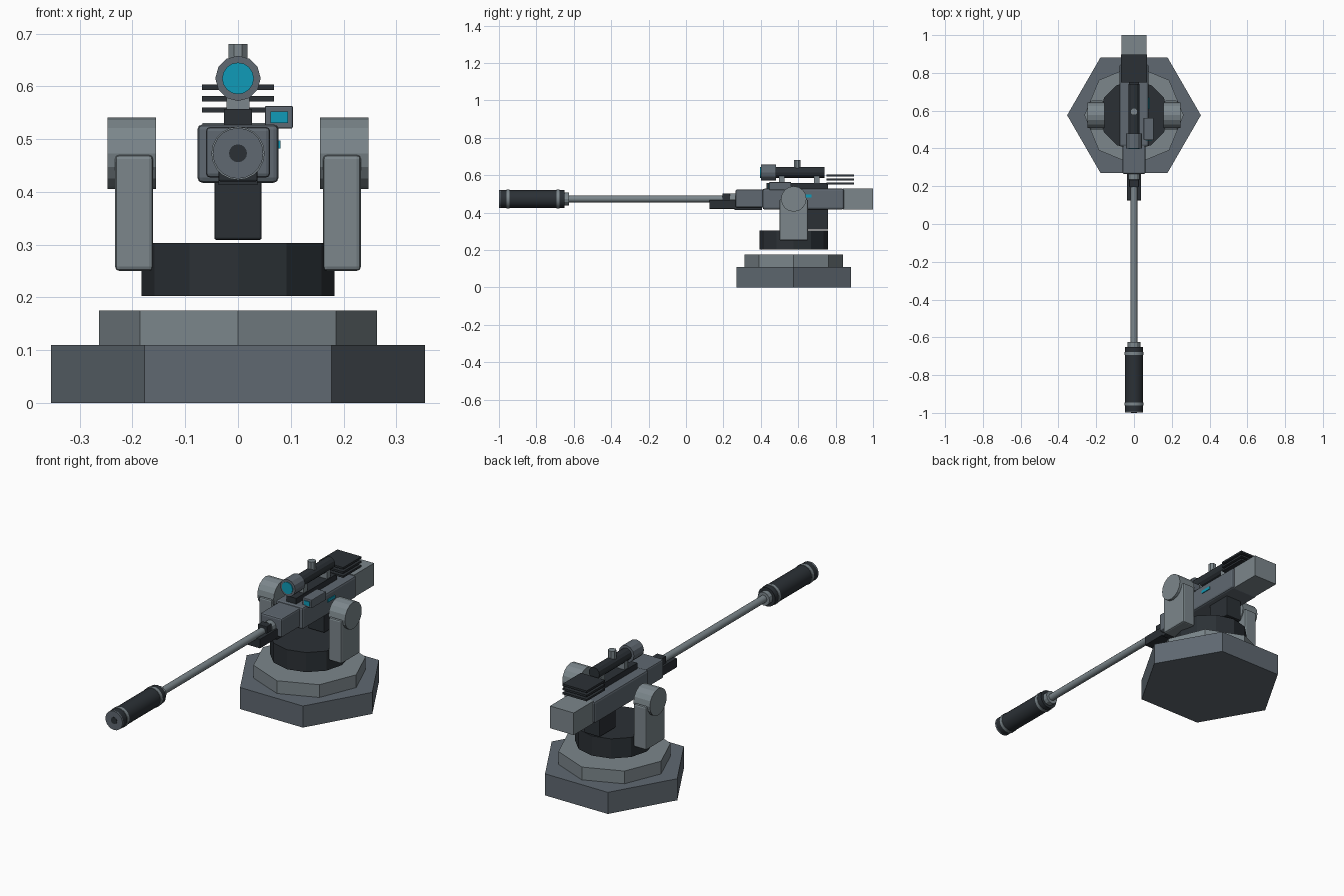
import bpy, bmesh, math
from mathutils import Matrix, Vector

if "Cube" in bpy.data.objects:
    bpy.data.objects.remove(bpy.data.objects["Cube"])


def material(name, rgb):
    m = bpy.data.materials.new(name)
    m.diffuse_color = (*rgb, 1)
    m.use_nodes = True
    m.node_tree.nodes["Principled BSDF"].inputs["Base Color"].default_value = m.diffuse_color
    return m


MID = material("mid_grey", (0.115, 0.14, 0.165))
LIGHT = material("light_grey", (0.20, 0.24, 0.26))
DARK = material("dark_grey", (0.024, 0.03, 0.036))
CYAN = material("cyan_glass", (0.005, 0.33, 0.48))

CY = 0.576   # pivot position along y
BZ = 0.473   # bore height


def finish(name, bm, mat, bevel=0, smooth=False):
    me = bpy.data.meshes.new(name)
    bm.to_mesh(me)
    bm.free()
    me.materials.append(mat)
    ob = bpy.data.objects.new(name, me)
    bpy.context.collection.objects.link(ob)
    if bevel:
        mod = ob.modifiers.new("bevel", 'BEVEL')
        mod.width = bevel
        mod.segments = 2
    if smooth:
        bpy.ops.object.select_all(action='DESELECT')
        ob.select_set(True)
        bpy.context.view_layer.objects.active = ob
        bpy.ops.object.shade_smooth_by_angle(angle=math.radians(35))
    return ob


def box(name, x, y, z, mat, bevel=0):
    """Box from (min, max) ranges."""
    bm = bmesh.new()
    bmesh.ops.create_cube(bm, size=1)
    for v in bm.verts:
        v.co = Vector([(r[0] + r[1]) / 2 + c * (r[1] - r[0])
                       for c, r in zip(v.co, (x, y, z))])
    return finish(name, bm, mat, bevel)


def cyl(name, axis, span, centre, r, sides, mat, smooth=False, turn=0.0):
    """Cylinder along an axis; centre holds the two other coordinates in xyz order."""
    bm = bmesh.new()
    bmesh.ops.create_cone(bm, cap_ends=True, segments=sides, radius1=r, radius2=r,
                          depth=span[1] - span[0],
                          matrix=Matrix.Rotation(turn, 4, 'Z'))
    rot = {'X': Matrix.Rotation(math.pi / 2, 4, 'Y'),
           'Y': Matrix.Rotation(math.pi / 2, 4, 'X'),
           'Z': Matrix.Identity(4)}[axis]
    loc = list(centre)
    loc.insert('XYZ'.index(axis), sum(span) / 2)
    bmesh.ops.transform(bm, matrix=Matrix.Translation(loc) @ rot, verts=bm.verts)
    return finish(name, bm, mat, 0, smooth)


# Stepped base and turntable
cyl("hex_base", 'Z', (0, 0.11), (0, CY), 0.354, 6, MID, turn=math.pi / 2)
cyl("octagon_step", 'Z', (0.11, 0.175), (0, CY), 0.263, 8, LIGHT)
cyl("turntable", 'Z', (0.203, 0.303), (0, CY), 0.183, 12, DARK)

# Yoke arms with pivot drums
for side, s in (("left", -1), ("right", 1)):
    box(side + "_yoke_arm", sorted((s * 0.161, s * 0.233)), (CY - 0.077, CY + 0.077),
        (0.25, 0.47), LIGHT, 0.008)
    cyl(side + "_pivot_drum", 'X', sorted((s * 0.155, s * 0.247)), (CY, BZ),
        0.068, 16, LIGHT)

# Main body
box("receiver", (-0.077, 0.077), (0.41, 0.845), (0.417, 0.528), MID, 0.01)
box("front_housing", (-0.061, 0.061), (0.265, 0.42), (0.427, 0.523), MID, 0.008)
box("rear_block", (-0.067, 0.067), (0.84, 1.0), (0.417, 0.53), LIGHT)
box("magazine", (-0.045, 0.045), (0.63, 0.76), (0.309, 0.42), DARK, 0.004)
box("side_light", (0.07, 0.081), (0.61, 0.67), (0.482, 0.497), CYAN)

# Fore-end under the barrel
box("fore_end", (-0.037, 0.037), (0.125, 0.27), (0.42, 0.468), DARK, 0.003)
box("lower_plate", (-0.037, 0.037), (0.26, 0.405), (0.413, 0.43), DARK)
cyl("barrel_collar", 'Y', (0.235, 0.27), (0, BZ), 0.03, 12, LIGHT)
box("gas_block", (-0.026, 0.026), (0.195, 0.235), (0.45, 0.502), DARK, 0.003)

# Barrel and muzzle sleeve
cyl("barrel", 'Y', (-0.66, 0.27), (0, BZ), 0.0185, 12, LIGHT, True)
cyl("muzzle_collar", 'Y', (-0.66, -0.625), (0, BZ), 0.034, 12, LIGHT)
cyl("muzzle_sleeve", 'Y', (-0.992, -0.65), (0, BZ), 0.048, 20, DARK, True)
cyl("muzzle_face", 'Y', (-0.999, -0.99), (0, BZ), 0.048, 20, MID, True)
cyl("bore", 'Y', (-1.0, -0.95), (0, BZ), 0.017, 16, DARK, True)
for i, y in enumerate((-0.953, -0.685)):
    cyl(f"muzzle_ring_{i}", 'Y', (y - 0.008, y + 0.008), (0, BZ), 0.0505, 20, LIGHT, True)

# Rail and scope
SZ = 0.615
box("scope_rail", (-0.027, 0.027), (0.43, 0.76), (0.525, 0.557), DARK)
for i, y in enumerate((0.512, 0.7)):
    box(f"scope_mount_{i}", (-0.022, 0.022), (y - 0.015, y + 0.015), (0.555, 0.6), LIGHT)
cyl("scope_tube", 'Y', (0.47, 0.74), (0, SZ), 0.03, 12, DARK)
cyl("scope_bell", 'Y', (0.4, 0.48), (0, SZ), 0.043, 12, MID)
cyl("scope_lens", 'Y', (0.396, 0.41), (0, SZ), 0.03, 16, CYAN)
cyl("scope_knob", 'Z', (0.63, 0.68), (0, 0.595), 0.02, 8, LIGHT, turn=math.pi / 8)

# Side sensor with glass
box("side_sensor", (0.051, 0.104), (0.445, 0.562), (0.52, 0.563), MID, 0.003)
box("sensor_glass", (0.062, 0.095), (0.441, 0.45), (0.53, 0.552), CYAN)

# Stacked cooling fins over the rear
for i in range(3):
    z = 0.555 + i * 0.0215
    box(f"cooling_fin_{i}", (-0.068, 0.068), (0.75, 0.897), (z - 0.005, z + 0.005), DARK)
